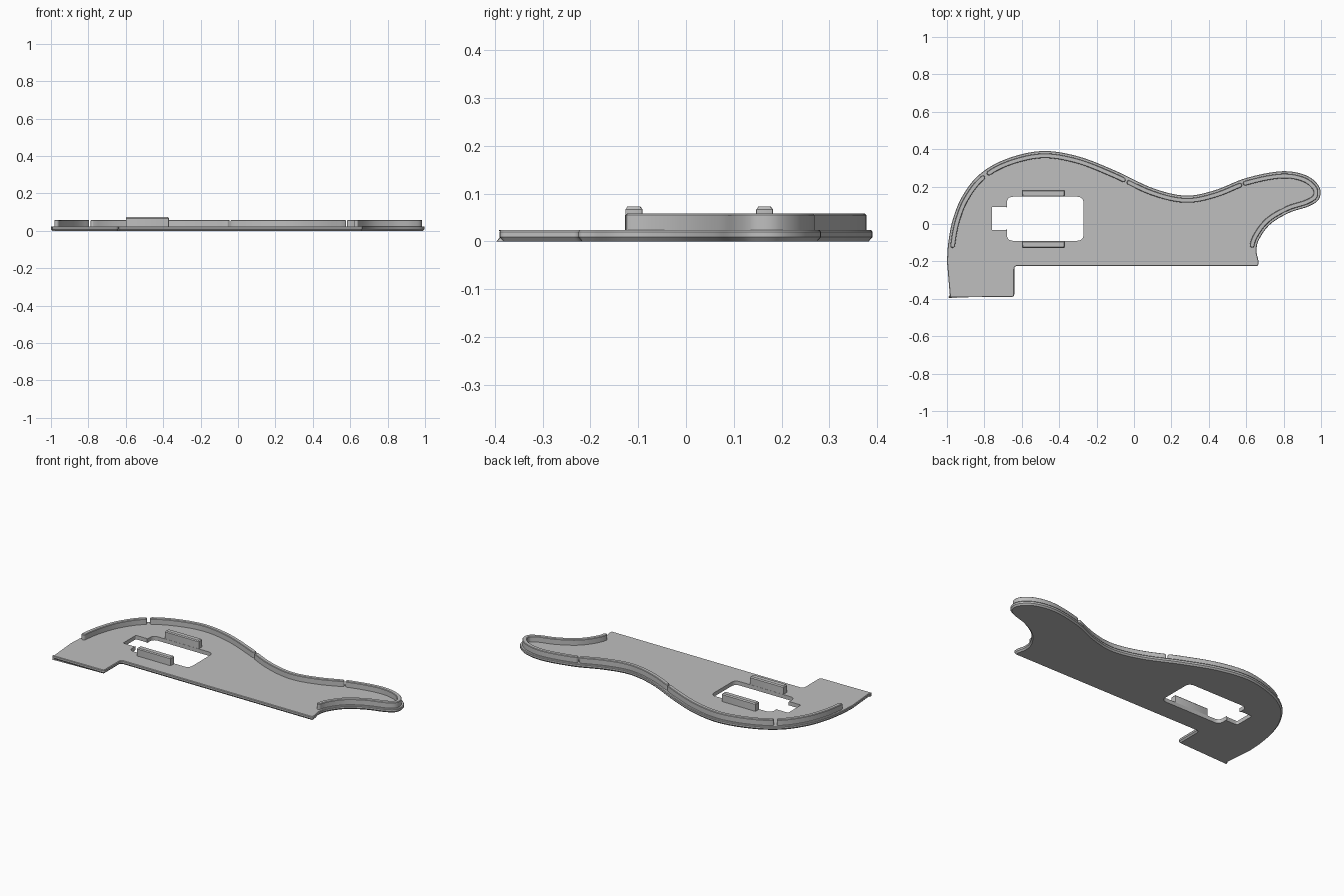
import bpy, bmesh
from math import pi, sin, cos
from mathutils import Vector as V

cube = bpy.data.objects.get("Cube")
if cube:
    bpy.data.objects.remove(cube)

grey = bpy.data.materials.new("light grey plastic")
grey.use_nodes = True
grey.diffuse_color = (0.52, 0.52, 0.52, 1)
grey.node_tree.nodes["Principled BSDF"].inputs["Base Color"].default_value = grey.diffuse_color


def spline(pts, steps=8):
    """Smooth curve through the given points."""
    p = [V(q) for q in pts]
    p = [2 * p[0] - p[1]] + p + [2 * p[-1] - p[-2]]
    out = []
    for a, b, c, d in zip(p, p[1:], p[2:], p[3:]):
        for i in range(steps):
            t = i / steps
            out.append(0.5 * (2 * b + (c - a) * t + (2 * a - 5 * b + 4 * c - d) * t**2
                              + (3 * b - a - 3 * c + d) * t**3))
    return out + [p[-2]]


def rounded(corners, r, steps=5):
    """Polygon with every corner rounded to radius r."""
    p = [V(q) for q in corners]
    out = []
    for i, b in enumerate(p):
        s = b + (p[i - 1] - b).normalized() * r
        e = b + (p[(i + 1) % len(p)] - b).normalized() * r
        for k in range(steps + 1):
            t = k / steps
            out.append(s * (1 - t)**2 + b * 2 * t * (1 - t) + e * t * t)
    return out


def inset(pts, d, closed=True):
    """Move a clockwise path inward (to its right) by d."""
    out, n = [], len(pts)
    for i, p in enumerate(pts):
        a = pts[i - 1] if closed or i else p
        b = pts[(i + 1) % n] if closed or i < n - 1 else p
        u, w = (p - a).normalized(), (b - p).normalized()
        t = (u + w).normalized()
        grow = max(t.dot(w), t.dot(u), 0.5)
        out.append(p + V((t.y, -t.x)) * d / grow)
    return out


def solid(name, pts, levels, hole=None):
    """Stack a clockwise outline at (inset, height) levels, with an optional straight hole."""
    bm = bmesh.new()
    top, bottom = [], []

    def wall(path, steps):
        rings = [[bm.verts.new((p.x, p.y, z)) for p in inset(path, d)] for d, z in steps]
        for lo, hi in zip(rings, rings[1:]):
            for i in range(len(lo)):
                bm.faces.new((lo[i - 1], lo[i], hi[i], hi[i - 1]))
        for ring, rim in ((rings[0], bottom), (rings[-1], top)):
            rim += [bm.edges.get((ring[i - 1], ring[i])) for i in range(len(ring))]

    wall(pts, levels)
    if hole:
        wall(hole, [(0, levels[0][1]), (0, levels[-1][1])])
    for rim in (bottom, top):
        bmesh.ops.triangle_fill(bm, use_beauty=True, edges=rim, normal=(0, 0, 1))
    bmesh.ops.recalc_face_normals(bm, faces=bm.faces)
    mesh = bpy.data.meshes.new(name)
    bm.to_mesh(mesh)
    bm.free()
    mesh.materials.append(grey)
    ob = bpy.data.objects.new(name, mesh)
    bpy.context.collection.objects.link(ob)
    # smooth curved walls, keep edges sharp
    bpy.ops.object.select_all(action="DESELECT")
    ob.select_set(True)
    bpy.context.view_layer.objects.active = ob
    bpy.ops.object.shade_smooth_by_angle(angle=0.5)


# Curved upper edge of the plate, left end to right end
edge = spline([(-1, -0.2), (-0.993, -0.1), (-0.97, 0.02), (-0.92, 0.145), (-0.83, 0.262),
               (-0.69, 0.345), (-0.495, 0.39), (-0.3, 0.362), (-0.1, 0.285), (0.1, 0.192),
               (0.275, 0.152), (0.43, 0.18), (0.6, 0.246), (0.79, 0.282), (0.92, 0.26),
               (0.99, 0.2), (0.99, 0.135), (0.935, 0.095), (0.83, 0.06), (0.73, 0),
               (0.67, -0.08), (0.655, -0.14), (0.665, -0.195)])

# Window: wide opening with a narrow notch on its left side
window = (rounded([(-0.68, 0.146), (-0.27, 0.146), (-0.27, -0.09), (-0.68, -0.09)], 0.035)
          + rounded([(-0.68, -0.033), (-0.76, -0.033), (-0.76, 0.092), (-0.68, 0.092)], 0.008))

# Base plate with a chamfered underside
corner = rounded([(0.665, -0.195), (0.665, -0.225), (-0.64, -0.225)], 0.012)[6:12]
lower = rounded([(0.665, -0.225), (-0.64, -0.225), (-0.64, -0.39), (-1, -0.39)], 0.016)[6:]
solid("base_plate", edge + corner + lower,
      [(0.008, 0), (0, 0.009), (0, 0.02), (0.003, 0.024)], window)

# Raised rim in four pieces that follow the curved edge
middle = inset(edge, 0.0255, False)
ends = [((-0.97, -0.115), (-0.815, 0.255)), ((-0.78, 0.28), (-0.055, 0.24)),
        ((-0.025, 0.225), (0.565, 0.207)), ((0.595, 0.22), (0.64, -0.115))]
half = 0.0125


def nearest(q):
    return min(range(len(middle)), key=lambda i: (middle[i] - V(q)).length)


def trim(i, q):
    """Point on the centre line level with q, close to sample i."""
    along = (middle[i + 1] - middle[i - 1]).normalized()
    return middle[i] + along * (V(q) - middle[i]).dot(along)


def cap(centre, direction):
    """Half-round end, turning clockwise around the tip."""
    side = V((-direction.y, direction.x))
    return [centre + (side * cos(a) + direction * sin(a)) * half
            for a in (pi * k / 6 for k in range(7))]


for n, (start, stop) in enumerate(ends):
    i, j = nearest(start), nearest(stop)
    run = [trim(i, start)] + middle[i + 1:j] + [trim(j, stop)]
    first, last = (run[0] - run[1]).normalized(), (run[-1] - run[-2]).normalized()
    outline = (inset(run, -half, False)[1:-1] + cap(run[-1], last)
               + inset(run, half, False)[-2:0:-1] + cap(run[0], first))
    solid(f"rim_{n + 1}", outline, [(0, 0.02), (0, 0.055), (0.003, 0.058)])

# Two clips beside the window
for name, y0, y1 in (("front_clip", -0.127, -0.091), ("back_clip", 0.147, 0.182)):
    box = [(-0.6, y0), (-0.6, y1), (-0.37, y1), (-0.37, y0)]
    solid(name, rounded(box, 0.003, 2), [(0, 0.01), (0, 0.067), (0.006, 0.073)])
